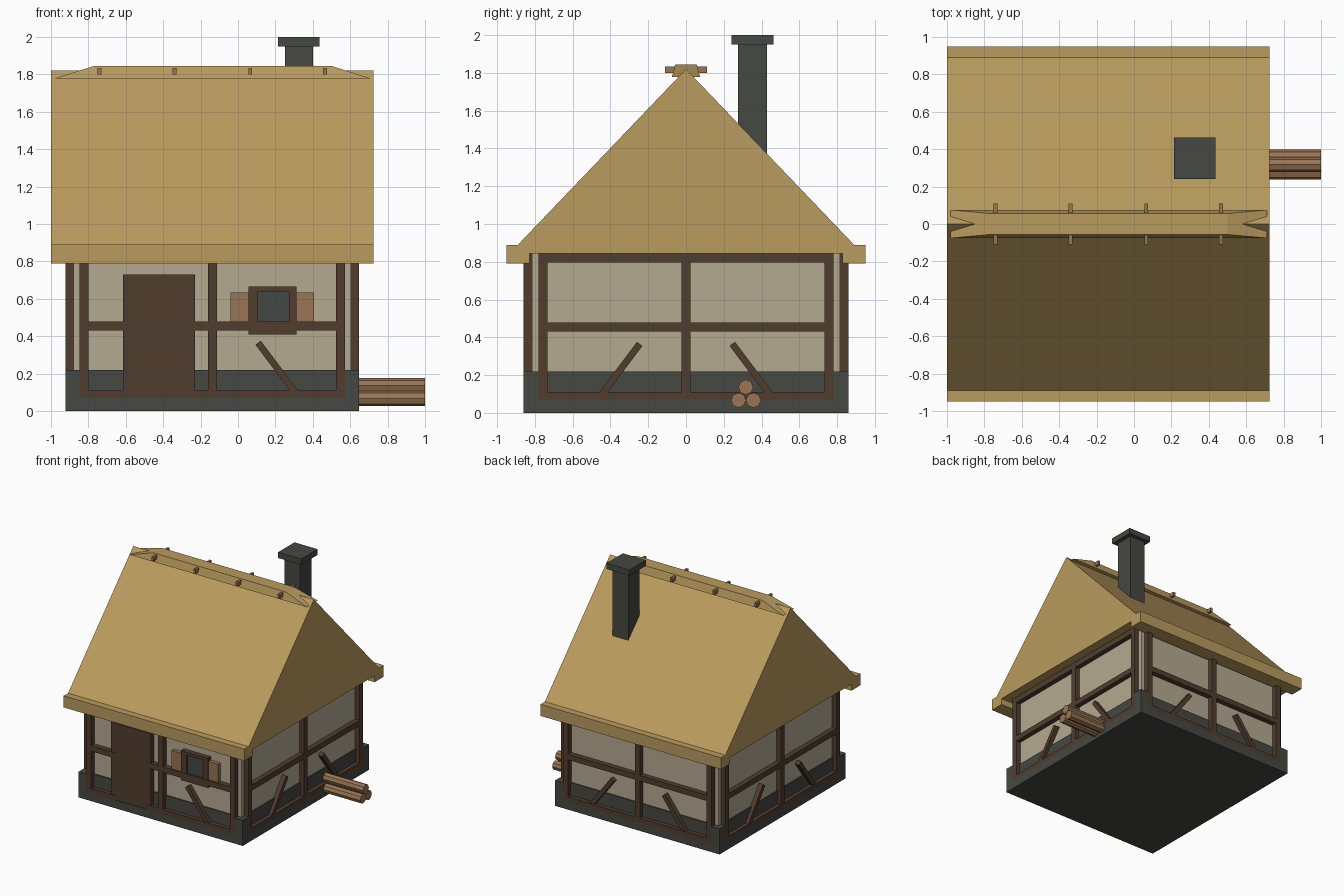
import bpy, bmesh, math
from mathutils import Matrix, Vector

if "Cube" in bpy.data.objects:
    bpy.data.objects.remove(bpy.data.objects["Cube"])


def material(name, rgb):
    lin = [((c / 255 + 0.055) / 1.055) ** 2.4 for c in rgb] + [1]
    m = bpy.data.materials.new(name)
    m.use_nodes = True
    m.diffuse_color = lin
    m.node_tree.nodes["Principled BSDF"].inputs["Base Color"].default_value = lin
    return m


thatch = material("straw thatch", (186, 155, 94))
plaster = material("pale plaster", (181, 170, 145))
timber = material("dark timber", (81, 61, 47))
stone = material("dark stone", (70, 72, 66))
wood = material("light wood", (153, 117, 83))
glass = material("dull glass", (66, 71, 70))

CX = -0.1375            # house centre along x
WX, WY = 0.7425, 0.815  # wall half sizes
OX, OY = 0.785, 0.86    # outer half sizes


def finish(name, bm, mat):
    bmesh.ops.recalc_face_normals(bm, faces=bm.faces)
    me = bpy.data.meshes.new(name)
    bm.to_mesh(me)
    bm.free()
    me.materials.append(mat)
    ob = bpy.data.objects.new(name, me)
    bpy.context.collection.objects.link(ob)
    return ob


def add_box(bm, x, y, z, matrix=Matrix()):
    lo, hi = Vector((x[0], y[0], z[0])), Vector((x[1], y[1], z[1]))
    place = Matrix.Translation((lo + hi) / 2) @ Matrix.Diagonal((*(hi - lo), 1))
    bmesh.ops.create_cube(bm, size=1, matrix=matrix @ place)


def boxes(name, mat, items):
    bm = bmesh.new()
    for it in items:
        add_box(bm, *it)
    return finish(name, bm, mat)


def extrude_x(name, mat, profile, x0, x1):
    bm = bmesh.new()
    face = bm.faces.new([bm.verts.new((x0, y, z)) for y, z in profile])
    ext = bmesh.ops.extrude_face_region(bm, geom=[face])
    moved = [v for v in ext["geom"] if isinstance(v, bmesh.types.BMVert)]
    bmesh.ops.translate(bm, verts=moved, vec=(x1 - x0, 0, 0))
    return finish(name, bm, mat)


# Stone footing, corner blocks and low stone band
boxes("stone_base", stone, [((CX - OX, CX + OX), (-OY, OY), (0, 0.07))])
corners = []
for sx in (-1, 1):
    for sy in (-1, 1):
        corners.append((sorted((CX + sx * 0.71, CX + sx * OX)),
                        sorted((sy * 0.78, sy * OY)), (0.07, 0.22)))
boxes("corner_stones", stone, corners)
boxes("stone_band", stone, [((CX - WX - 0.01, CX + WX + 0.01),
                             (-WY - 0.01, WY + 0.01), (0.07, 0.22))])
boxes("plaster_walls", plaster, [((CX - WX, CX + WX), (-WY, WY), (0.07, 0.85))])


# Timber frames, drawn facing the front and turned to each side
def frame(name, angle, half, wall, outer, gaps, braces):
    bm = bmesh.new()
    turn = Matrix.Translation((CX, 0, 0)) @ Matrix.Rotation(angle, 4, 'Z')
    depth = (-outer, -wall + 0.01)
    t = 0.024
    for u in (-half + t, 0, half - t):
        add_box(bm, (u - t, u + t), depth, (0.07, 0.845), turn)
    for z in ((0.07, 0.11), (0.43, 0.478), (0.795, 0.845)):
        spans = [(-half + 2 * t, -t), (t, half - 2 * t)]
        if gaps and z[0] < 0.7:
            spans = [(spans[0][0], gaps[0]), (gaps[1], -t), spans[1]]
        for span in spans:
            add_box(bm, span, depth, z, turn)
    for s in braces:
        top, foot = Vector((s * 0.245, 0, 0.365)), Vector((s * 0.455, 0, 0.085))
        mid, d = (top + foot) / 2, top - foot
        lean = turn @ Matrix.Translation(mid) @ Matrix.Rotation(
            math.atan2(d.x, d.z), 4, 'Y')
        h = d.length / 2
        add_box(bm, (-0.018, 0.018), (depth[0] + 0.004, depth[1]), (-h, h), lean)
    finish(name, bm, timber)


door_gap = (-0.57 - CX, -0.275 - CX)
frame("front_frame", 0, 0.71, WY, OY, door_gap, (1,))
frame("right_side_frame", math.pi / 2, 0.78, WX, OX, None, (-1, 1))
frame("back_frame", math.pi, 0.71, WY, OY, None, (-1, 1))
frame("left_side_frame", -math.pi / 2, 0.78, WX, OX, None, (-1, 1))

# Door
boxes("door", timber, [((-0.615, -0.23), (-0.856, -0.80), (0.07, 0.73))])

# Window with surround and shutters
d = (-0.858, -0.80)
boxes("window_frame", timber, [
    ((0.055, 0.108), d, (0.41, 0.665)), ((0.272, 0.312), d, (0.41, 0.665)),
    ((0.108, 0.272), d, (0.41, 0.45)), ((0.108, 0.272), d, (0.638, 0.665))])
boxes("window_glass", glass, [((0.10, 0.28), (-0.845, -0.80), (0.44, 0.65))])
boxes("shutters", wood, [((-0.04, 0.055), (-0.848, -0.80), (0.44, 0.635)),
                         ((0.312, 0.405), (-0.848, -0.80), (0.44, 0.635))])

# Thatched roof with square eaves
side = [(0.89, 0.89), (0.95, 0.89), (0.95, 0.79), (0.828, 0.79), (0.828, 0.845)]
profile = [(0, 1.82)] + side + [(-y, z) for y, z in reversed(side)]
extrude_x("thatched_roof", thatch, profile, -1, 0.725)

# Ridge cap with sloping ends
cap = extrude_x("ridge_cap", thatch,
                [(-0.075, 1.778), (0.075, 1.778), (0.056, 1.845), (-0.056, 1.845)],
                -0.98, 0.71)
for v in cap.data.vertices:
    if v.co.z > 1.8:
        v.co.x = -0.77 if v.co.x < 0 else 0.50

# Ridge pegs
boxes("ridge_pegs", wood, [((x - 0.01, x + 0.01), (-0.11, 0.11), (1.80, 1.835))
                           for x in (-0.74, -0.34, 0.065, 0.465)])

# Chimney
boxes("chimney", stone, [((0.25, 0.40), (0.275, 0.43), (1.0, 1.96)),
                         ((0.215, 0.435), (0.24, 0.463), (1.95, 2.0))])

# Stacked logs
bm = bmesh.new()
for y, z in ((0.278, 0.067), (0.357, 0.067), (0.317, 0.136)):
    bmesh.ops.create_cone(
        bm, cap_ends=True, segments=8, radius1=0.04, radius2=0.04, depth=0.42,
        matrix=Matrix.Translation((0.79, y, z)) @ Matrix.Rotation(math.pi / 2, 4, 'Y'))
finish("log_pile", bm, wood)
